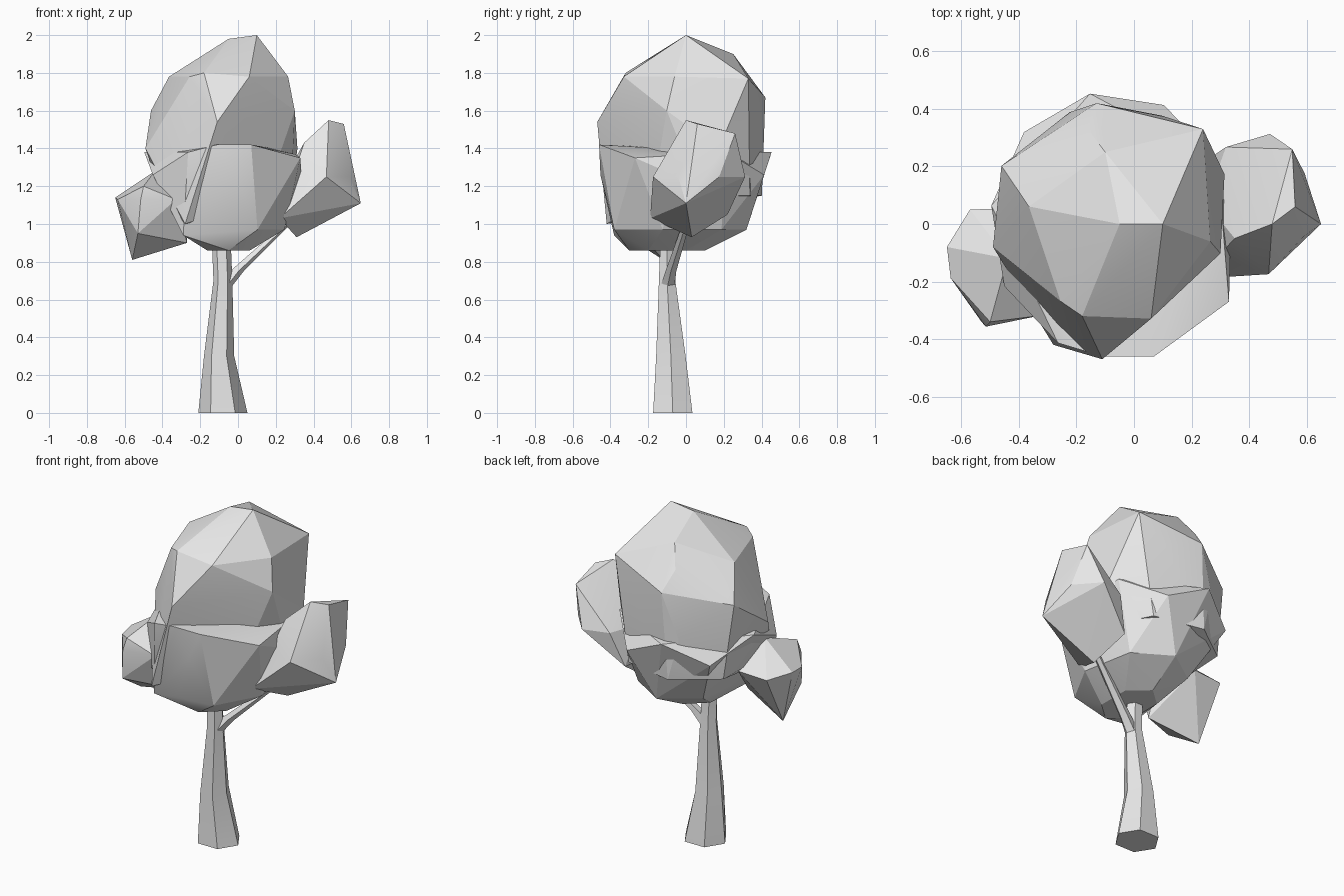
import bpy
import bmesh
import math
from mathutils import Vector

start_cube = bpy.data.objects.get("Cube")
if start_cube:
    bpy.data.objects.remove(start_cube, do_unlink=True)

# One plain grey for the whole tree
grey = bpy.data.materials.new("light_grey")
grey.use_nodes = True
shade = 0.8
colour = (shade, shade, shade, 1)
grey.diffuse_color = colour
grey.node_tree.nodes["Principled BSDF"].inputs["Base Color"].default_value = colour


def ring(centre, x_radius, y_radius, sides, turn=0, wave=0):
    """Corners around an oval; every other corner is raised or lowered by wave."""
    corners = []
    for i in range(sides):
        angle = math.radians(turn) + math.tau * i / sides
        height = -wave if i % 2 else wave
        offset = Vector((x_radius * math.cos(angle), y_radius * math.sin(angle), height))
        corners.append(Vector(centre) + offset)
    return corners


def finish(name, bm, smooth_angle):
    """Turn a bmesh into a shaded object with the shared material."""
    bmesh.ops.recalc_face_normals(bm, faces=bm.faces[:])
    mesh = bpy.data.meshes.new(name)
    bm.to_mesh(mesh)
    bm.free()
    mesh.materials.append(grey)
    tree_part = bpy.data.objects.new(name, mesh)
    bpy.context.collection.objects.link(tree_part)
    bpy.ops.object.select_all(action='DESELECT')
    bpy.context.view_layer.objects.active = tree_part
    tree_part.select_set(True)
    bpy.ops.object.shade_smooth_by_angle(angle=math.radians(smooth_angle))


def foliage(name, corners):
    """Faceted leaf clump: the convex skin around its corners."""
    bm = bmesh.new()
    for corner in corners:
        bm.verts.new(corner)
    result = bmesh.ops.convex_hull(bm, input=bm.verts[:])
    inside = set(result["geom_interior"]) | set(result["geom_unused"])
    loose = [item for item in inside if isinstance(item, bmesh.types.BMVert)]
    bmesh.ops.delete(bm, geom=loose, context='VERTS')
    finish(name, bm, smooth_angle=18)


def limb(name, sections):
    """Tapered limb: equal rings of corners joined by quads and capped."""
    bm = bmesh.new()
    loops = [[bm.verts.new(corner) for corner in section] for section in sections]
    for low, high in zip(loops, loops[1:]):
        for i in range(len(low)):
            bm.faces.new((low[i - 1], low[i], high[i], high[i - 1]))
    bm.faces.new(loops[0])
    bm.faces.new(loops[-1])
    finish(name, bm, smooth_angle=35)


# Trunk with a flared root, and the thin side branch
limb("trunk", [
    ring((-0.08, -0.07, 0), 0.13, 0.12, sides=6),
    ring((-0.1, -0.08, 0.3), 0.08, 0.09, sides=6),
    ring((-0.08, -0.1, 0.7), 0.05, 0.05, sides=6),
    ring((-0.09, -0.1, 0.95), 0.05, 0.04, sides=6),
])
limb("side_branch", [
    ring((-0.08, -0.1, 0.66), 0.04, 0.04, sides=5),
    ring((-0.01, -0.08, 0.75), 0.04, 0.03, sides=5),
    ring((0.26, 0, 1), 0.02, 0.02, sides=5),
])

# Wide lower half of the crown, with a shelf at the front left
lower_crown = ring((-0.05, -0.1, 0.86), 0.13, 0.2, sides=6, turn=30)
lower_crown += ring((-0.02, -0.05, 0.97), 0.27, 0.37, sides=7, turn=40)
lower_crown += ring((-0.08, 0, 1.32), 0.42, 0.46, sides=10, turn=28, wave=0.06)
lower_crown += [(-0.11, -0.46, 1.42), (0.07, -0.46, 1.42), (0.33, -0.27, 1.35)]
lower_crown += [(-0.29, -0.38, 0.94)]
foliage("lower_crown", lower_crown)

# Upper dome, running down into the lower half and set back at the front left
upper_crown = ring((-0.05, 0, 1.78), 0.32, 0.35, sides=6, turn=50)
upper_crown += ring((-0.08, 0.05, 1.5), 0.42, 0.36, sides=8, turn=20, wave=-0.1)
upper_crown += ring((-0.08, 0.08, 1.15), 0.36, 0.33, sides=7)
upper_crown += [(0.1, 0, 2), (-0.05, 0, 1.98), (-0.1, 0.25, 1.9)]
upper_crown += [(0.24, 0.33, 1.77), (-0.18, -0.32, 1.8), (-0.13, 0.42, 1.67)]
upper_crown += [(-0.11, -0.47, 1.54), (-0.49, -0.08, 1.4), (-0.28, -0.42, 1)]
foliage("upper_crown", upper_crown)

# Tall clump on the left branch, leaning outward
left_clump = ring((0.43, 0.07, 1.25), 0.18, 0.25, sides=7, turn=25)
left_clump += [(0.48, 0, 1.55), (0.56, 0.06, 1.53), (0.55, 0.26, 1.48)]
left_clump += [(0.35, -0.05, 1.43), (0.65, 0, 1.11), (0.31, 0.03, 0.93)]
left_clump += [(0.22, -0.19, 1.03), (0.25, 0.22, 1.05)]
foliage("left_clump", left_clump)

# Small low clump on the right
right_clump = ring((-0.45, -0.15, 1.13), 0.19, 0.22, sides=6, turn=10)
right_clump += [(-0.65, -0.08, 1.14), (-0.53, -0.34, 0.95), (-0.5, -0.34, 1.2)]
right_clump += [(-0.56, -0.12, 0.81), (-0.27, -0.2, 0.9), (-0.44, -0.12, 1.28)]
right_clump += [(-0.57, 0.05, 1.12)]
foliage("right_clump", right_clump)
